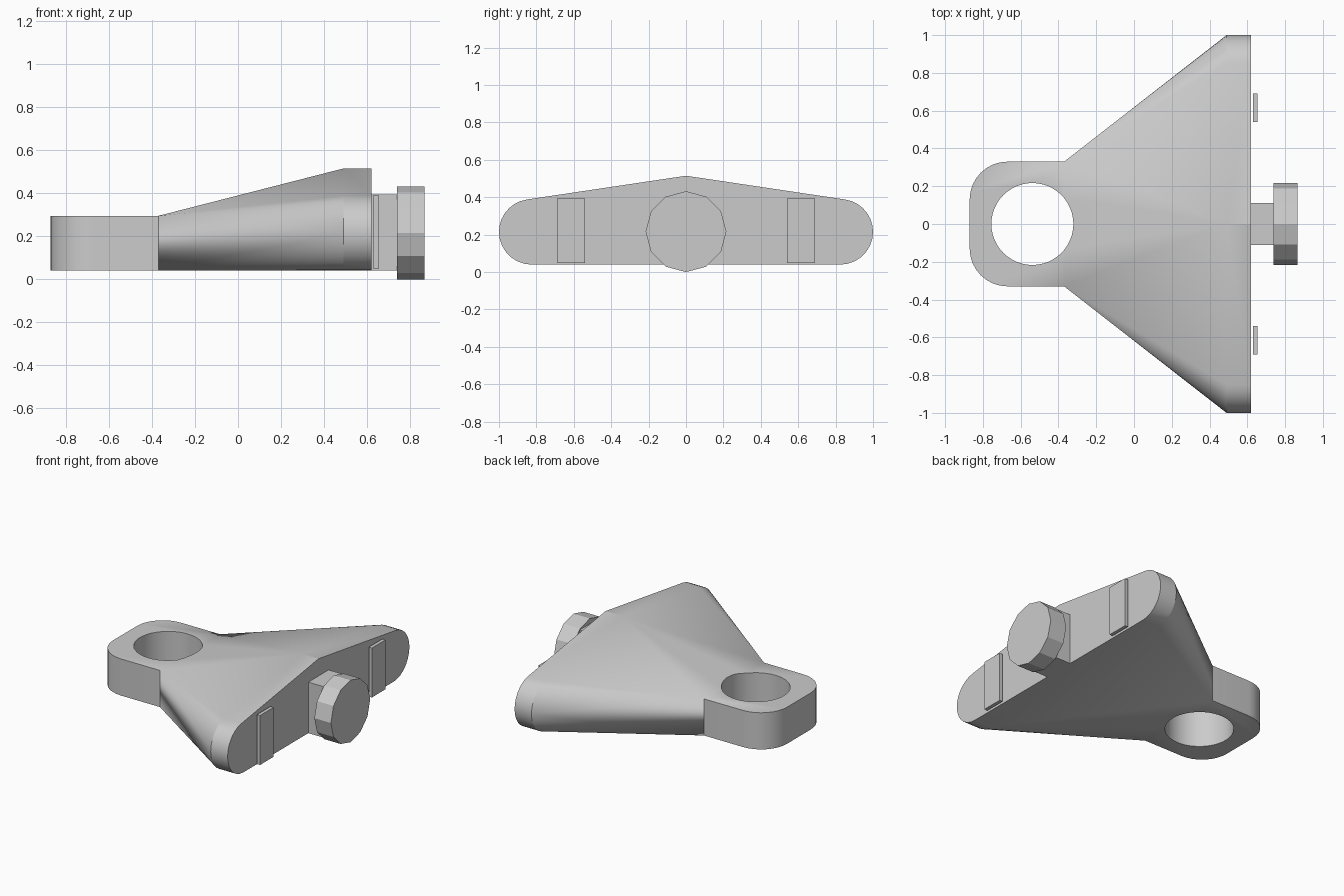
import bpy, bmesh, math
from mathutils import Matrix

cube = bpy.data.objects.get("Cube")
if cube:
    bpy.data.objects.remove(cube, do_unlink=True)

grey = bpy.data.materials.new("plain_grey")
grey.use_nodes = True
colour = (0.6, 0.6, 0.6, 1)
grey.diffuse_color = colour
grey.node_tree.nodes["Principled BSDF"].inputs["Base Color"].default_value = colour


def make(name, bm):
    bmesh.ops.recalc_face_normals(bm, faces=bm.faces[:])
    mesh = bpy.data.meshes.new(name)
    bm.to_mesh(mesh)
    bm.free()
    mesh.materials.append(grey)
    obj = bpy.data.objects.new(name, mesh)
    bpy.context.collection.objects.link(obj)
    return obj


def box(name, x, y, z):
    bm = bmesh.new()
    bmesh.ops.create_cube(bm, size=1)
    for v in bm.verts:
        v.co = [lo + (c + 0.5) * (hi - lo) for c, (lo, hi) in zip(v.co, (x, y, z))]
    return make(name, bm)


def cylinder(name, sides, radius, depth, matrix):
    bm = bmesh.new()
    bmesh.ops.create_cone(bm, cap_ends=True, segments=sides, radius1=radius,
                          radius2=radius, depth=depth, matrix=matrix)
    return make(name, bm)


LOW, HIGH, HALF = 0.04, 0.295, 0.33      # eye plate heights and half width
TAIL, NECK, FLARE, FACE = -0.87, -0.37, 0.49, 0.62


def half_section():
    """Rounded wide end, from the shoulder round to the bottom."""
    r, cy, steps = 0.175, 0.825, 14
    angles = [math.radians(81.5 - 81.5 * i / (steps / 2)) for i in range(steps // 2)]
    angles += [math.radians(-90 * i / (steps / 2)) for i in range(steps // 2 + 1)]
    return [(cy + r * math.cos(a), LOW + r + r * math.sin(a)) for a in angles]


# Eye plate and flared wedge as one closed body
bm = bmesh.new()


def face(*points):
    bm.faces.new([bm.verts.new(p) for p in points])


corner = 0.2
outline = [(NECK, HALF)]
for sign in (1, -1):
    arc = [math.radians(90 * i / 8) for i in range(9)]
    pts = [(TAIL + corner - corner * math.sin(a),
            sign * (HALF - corner + corner * math.cos(a))) for a in arc]
    outline += pts if sign > 0 else pts[::-1]
outline.append((NECK, -HALF))
for z in (LOW, HIGH):
    face(*[(x, y, z) for x, y in outline])
for (x1, y1), (x2, y2) in zip(outline, outline[1:]):
    face((x1, y1, LOW), (x2, y2, LOW), (x2, y2, HIGH), (x1, y1, HIGH))

section = half_section()
mid = len(section) // 2
peak = 0.515
for s in (1, -1):
    top, bottom = (NECK, s * HALF, HIGH), (NECK, s * HALF, LOW)
    rim = [(FLARE, s * y, z) for y, z in section]
    end = [(FACE, s * y, z) for y, z in section]
    face(top, (FLARE, 0, peak), rim[0])
    face((FLARE, 0, peak), (FACE, 0, peak), end[0], rim[0])
    for i in range(len(rim) - 1):
        face(rim[i], rim[i + 1], top if i < mid else bottom)
        face(rim[i], rim[i + 1], end[i + 1], end[i])
    face(top, rim[mid], bottom)
face((NECK, HALF, HIGH), (NECK, -HALF, HIGH), (FLARE, 0, peak))
yb = section[-1][0]
face((NECK, HALF, LOW), (FLARE, yb, LOW), (FACE, yb, LOW),
     (FACE, -yb, LOW), (FLARE, -yb, LOW), (NECK, -HALF, LOW))
face((FACE, 0, peak), *[(FACE, y, z) for y, z in section],
     *[(FACE, -y, z) for y, z in section[::-1]])
bmesh.ops.remove_doubles(bm, verts=bm.verts[:], dist=0.0005)
body = make("bracket_body", bm)

# Round eye through the plate
cutter = cylinder("eye_cutter", 48, 0.217, 1.5, Matrix.Translation((-0.538, 0, 0.2)))
cutter.hide_render = True
cut = body.modifiers.new("eye", "BOOLEAN")
cut.operation, cut.solver, cut.object = "DIFFERENCE", "EXACT", cutter
bpy.ops.object.select_all(action="DESELECT")
bpy.context.view_layer.objects.active = body
body.select_set(True)
bpy.ops.object.modifier_apply(modifier=cut.name)
bpy.data.objects.remove(cutter, do_unlink=True)
bpy.ops.object.shade_smooth_by_angle(angle=math.radians(15))

# Bolt with square shank and faceted head
box("bolt_shank", (FACE - 0.02, 0.745), (-0.112, 0.112), (LOW, 0.395))
cylinder("bolt_head", 12, 0.216, 0.127,
         Matrix.Translation((0.803, 0, 0.216)) @ Matrix.Rotation(math.pi / 2, 4, "Y"))

# Contact pads just off the wide face
for side, s in (("left", 1), ("right", -1)):
    box(side + "_pad", (0.629, 0.653), sorted((s * 0.54, s * 0.69)), (0.048, 0.392))
